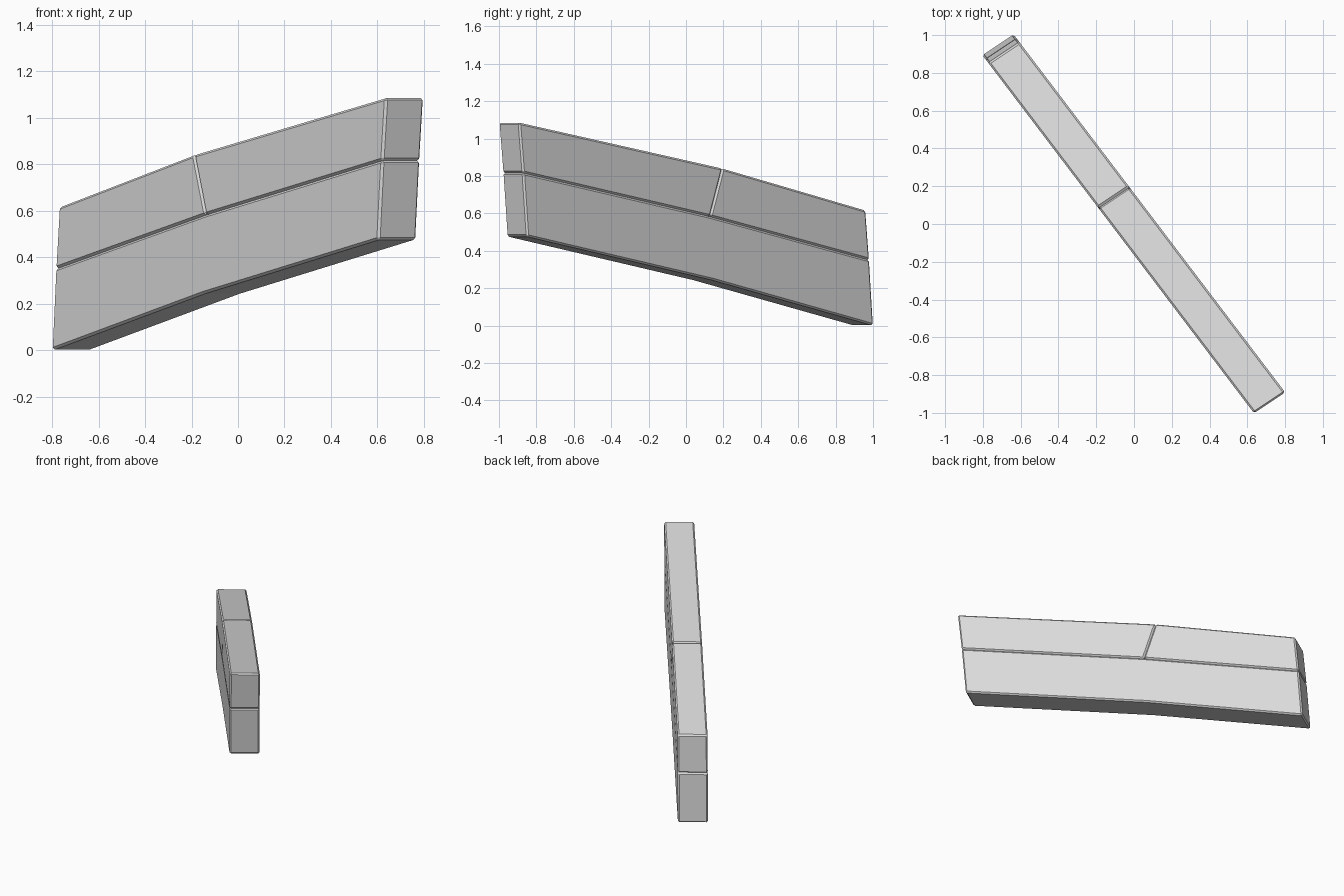
import bpy
import bmesh
from mathutils import Vector

cube = bpy.data.objects.get("Cube")
if cube:
    bpy.data.objects.remove(cube, do_unlink=True)

# One plain stone colour
stone = bpy.data.materials.new("grey_stone")
stone.use_nodes = True
grey = (0.7, 0.7, 0.7, 1.0)
stone.diffuse_color = grey
stone.node_tree.nodes["Principled BSDF"].inputs["Base Color"].default_value = grey

THICKNESS = Vector((0.165, 0.11, 0.0))


def on_wall(x, z):
    """Point on the front face of the diagonal wall."""
    return Vector((x, -0.164 - 1.318 * x, z))


def block(name, outline):
    """Extrude an outline through the wall and chamfer its edges."""
    bm = bmesh.new()
    front = bm.faces.new([bm.verts.new(on_wall(x, z)) for x, z in outline])
    result = bmesh.ops.extrude_face_region(bm, geom=[front], use_keep_orig=True)
    moved = [g for g in result["geom"] if isinstance(g, bmesh.types.BMVert)]
    bmesh.ops.translate(bm, verts=moved, vec=THICKNESS)
    bmesh.ops.recalc_face_normals(bm, faces=bm.faces[:])
    mesh = bpy.data.meshes.new(name)
    bm.to_mesh(mesh)
    bm.free()
    mesh.materials.append(stone)
    obj = bpy.data.objects.new(name, mesh)
    bpy.context.collection.objects.link(obj)
    bevel = obj.modifiers.new("chamfer", "BEVEL")
    bevel.width = 0.01
    bevel.segments = 1
    bevel.limit_method = "ANGLE"
    return obj


# Corners shared by neighbouring blocks
seam_low, seam_mid, seam_high = (-0.787, 0.35), (-0.14, 0.583), (0.62, 0.817)
top_low, top_mid, top_high = (-0.772, 0.615), (-0.19, 0.84), (0.636, 1.086)

# Long lower course with two capping blocks
block("lower_course", [(-0.803, 0.0), (-0.15, 0.243), (0.603, 0.476),
                       seam_high, seam_mid, seam_low])
block("upper_low_block", [seam_low, seam_mid, top_mid, top_low])
block("upper_high_block", [seam_mid, seam_high, top_high, top_mid])
